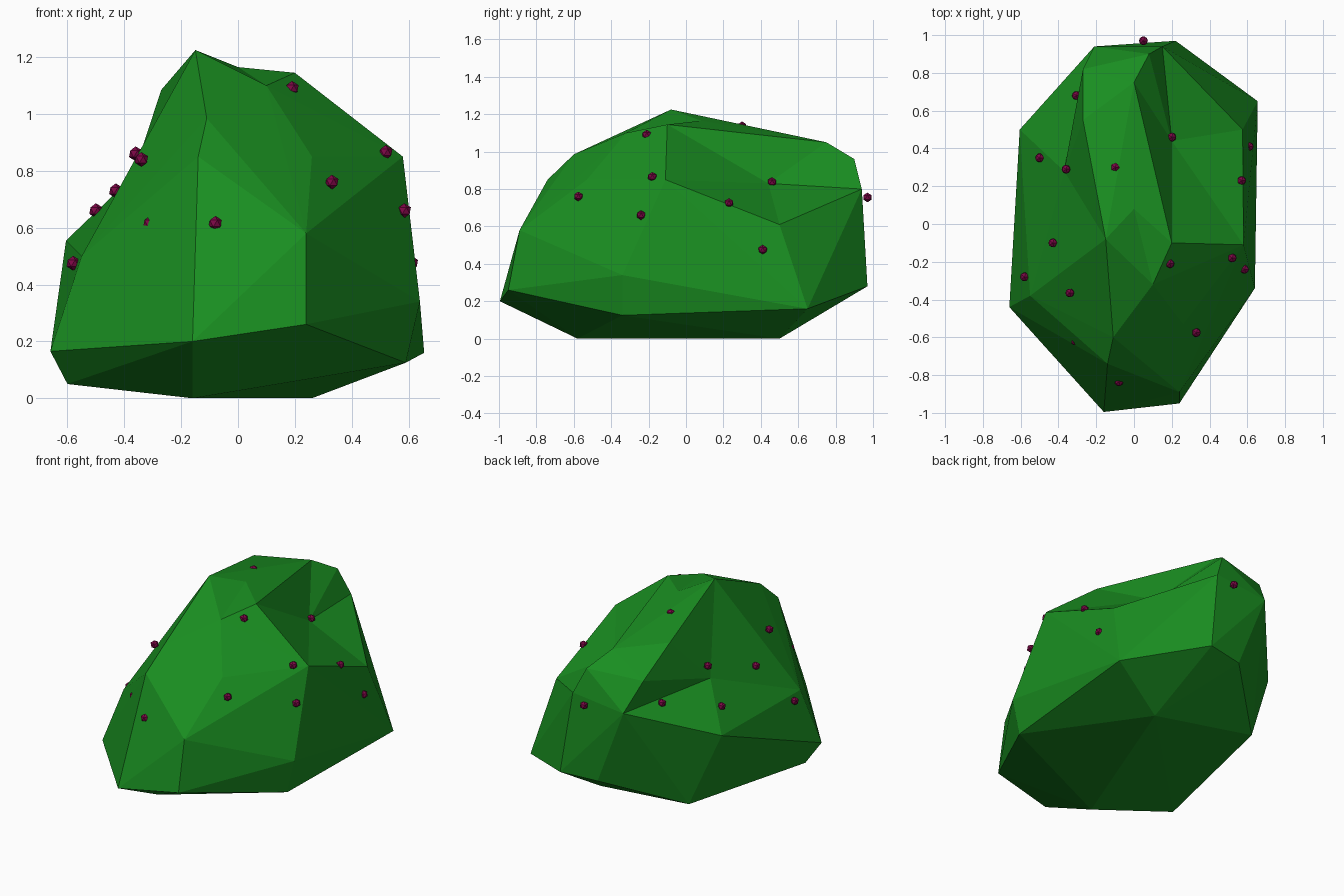
import bpy, bmesh
from mathutils import Vector

if "Cube" in bpy.data.objects:
    bpy.data.objects.remove(bpy.data.objects["Cube"])


def material(name, rgb):
    m = bpy.data.materials.new(name)
    m.diffuse_color = (*rgb, 1)
    m.use_nodes = True
    m.node_tree.nodes["Principled BSDF"].inputs["Base Color"].default_value = m.diffuse_color
    return m


def add_object(name, bm, mat):
    bmesh.ops.recalc_face_normals(bm, faces=bm.faces[:])
    me = bpy.data.meshes.new(name)
    bm.to_mesh(me)
    bm.free()
    me.materials.append(mat)
    ob = bpy.data.objects.new(name, me)
    bpy.context.collection.objects.link(ob)
    return ob


green = material("leaf_green", (0.01, 0.27, 0.015))
red = material("berry_red", (0.2, 0.002, 0.06))

# Corners of the faceted bush
corners = {
    "peak": (-.15, -.08, 1.225), "top_r": (.2, -.1, 1.145), "shoulder_r": (.58, -.11, .85),
    "side_r": (.575, .5, .61), "low_br": (.655, .65, .16), "low_r": (.64, -.34, .34),
    "foot_r": (.59, -.34, .125), "low_fr": (.24, -.95, .26), "low_fl": (-.16, -.995, .2),
    "front": (.24, -.89, .58), "brow_l": (-.14, -.74, .85), "brow": (-.11, -.6, .985),
    "brow_r": (.26, -.53, .85), "crown_f": (.1, -.32, 1.1), "crown_b": (0, .75, 1.05),
    "back_1": (.08, .9, .96), "back_2": (.15, .94, .8), "back_3": (.19, .95, .47),
    "low_b": (.22, .97, .28), "low_b2": (-.02, .93, .27), "back_l": (-.21, .94, .76),
    "crown_bl": (-.27, .82, .94), "crown_l": (-.27, .55, 1.085), "side_bl": (-.605, .5, .555),
    "side_l": (-.55, -.38, .5), "low_l": (-.66, -.44, .165), "foot_l": (-.6, -.36, .05),
    "low_bl": (-.44, .55, .24), "foot_bl": (-.42, .57, .09),
    "base_b": (.26, .5, 0), "base_f": (-.16, -.58, 0),
}
bm = bmesh.new()
for p in corners.values():
    bm.verts.new(p)
hull = bmesh.ops.convex_hull(bm, input=bm.verts[:])
bmesh.ops.delete(bm, geom=[v for v in bm.verts if not v.link_faces], context='VERTS')


def dent(names, centre):
    """Replace the faces spanned by the named corners with a fan to a sunken point."""
    pts = [Vector(corners[n]) for n in names]
    inside = lambda v: any((v.co - p).length < 1e-4 for p in pts)
    faces = [f for f in bm.faces if all(inside(v) for v in f.verts)]
    if not faces:
        return
    rim = [e for e in {e for f in faces for e in f.edges}
           if sum(f in faces for f in e.link_faces) == 1]
    rim = [tuple(e.verts) for e in rim]
    bmesh.ops.delete(bm, geom=faces, context='FACES')
    c = bm.verts.new(centre)
    for a, b in rim:
        bm.faces.new((a, b, c))


# Hollows on the right, left and crown
dent(["top_r", "crown_b", "back_1", "back_2", "side_r", "shoulder_r"], (.2, .44, .83))
dent(["peak", "crown_l", "crown_bl", "back_l", "side_bl", "side_l"], (-.37, .28, .78))
dent(["peak", "top_r", "crown_b", "crown_f"], (0, .08, 1.165))
add_object("bush", bm, green)

# Berries dotted over the surface
berries = [
    (.05, .97, .755), (.2, .46, .837), (.61, .41, .475), (.57, .23, .725),
    (.52, -.18, .865), (.585, -.24, .66), (.19, -.21, 1.09), (-.1, .3, 1.135),
    (.33, -.575, .76), (-.34, -.365, .84), (-.58, -.28, .475), (-.43, -.1, .73),
    (-.5, .35, .66), (-.36, .29, .86), (-.305, .68, .755), (-.08, -.835, .615),
    (-.31, -.62, .615),
]
bm = bmesh.new()
for p in berries:
    new = bmesh.ops.create_icosphere(bm, subdivisions=1, radius=.026)
    bmesh.ops.translate(bm, verts=new["verts"], vec=p)
add_object("berries", bm, red)
